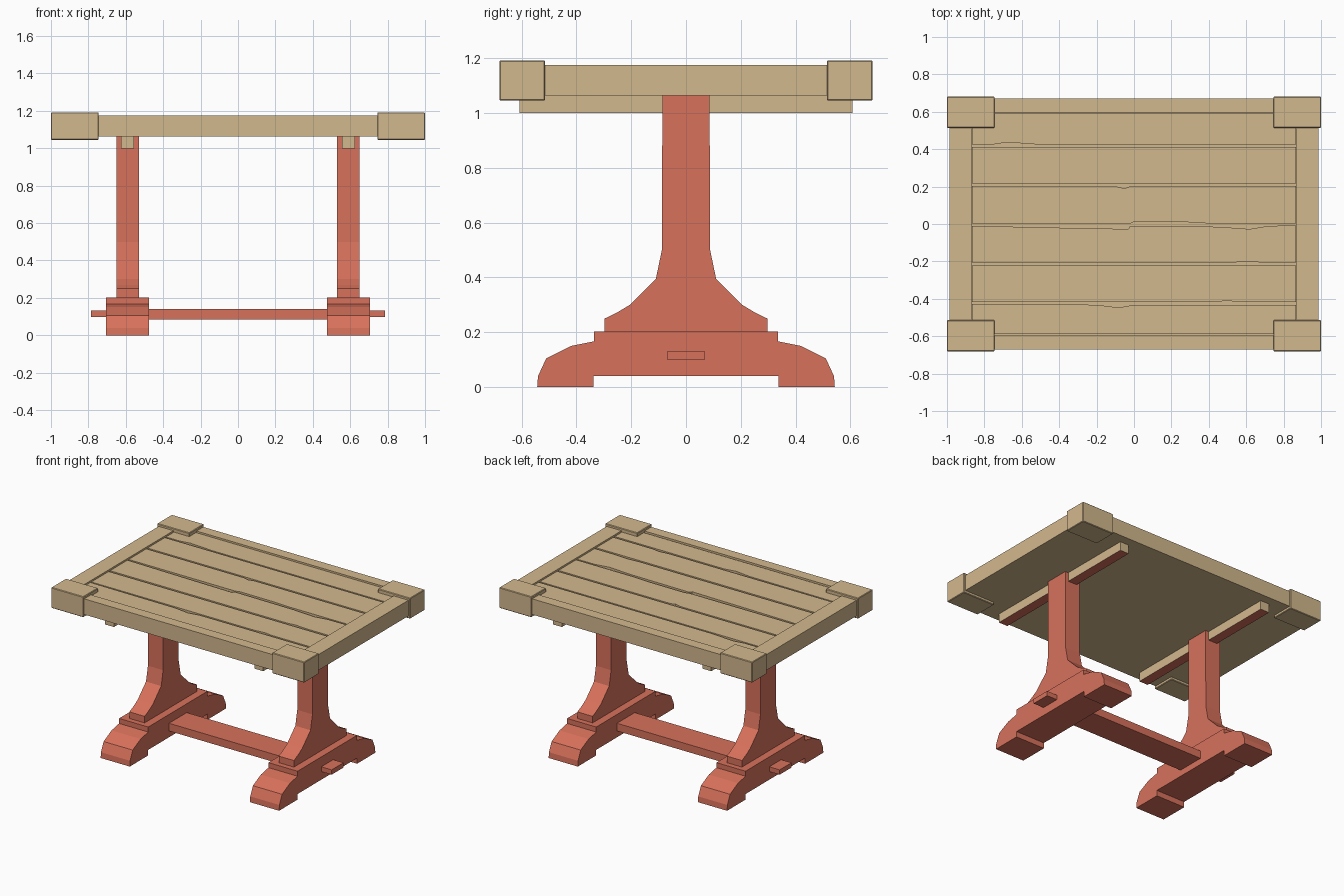
import bpy
import bmesh
from mathutils import Vector

cube = bpy.data.objects.get("Cube")
if cube:
    bpy.data.objects.remove(cube, do_unlink=True)


def material(name, rgb):
    mat = bpy.data.materials.new(name)
    mat.use_nodes = True
    color = (*rgb, 1)
    mat.diffuse_color = color
    mat.node_tree.nodes["Principled BSDF"].inputs["Base Color"].default_value = color
    return mat


TAN = material("tan wood", (0.65, 0.48, 0.27))
RED = material("red wood", (0.68, 0.165, 0.105))


def prism(name, points, depth, mat):
    """Extrude a flat outline along a vector."""
    bm = bmesh.new()
    face = bm.faces.new([bm.verts.new(p) for p in points])
    new = bmesh.ops.extrude_face_region(bm, geom=[face])["geom"]
    verts = [v for v in new if isinstance(v, bmesh.types.BMVert)]
    bmesh.ops.translate(bm, verts=verts, vec=Vector(depth))
    bmesh.ops.recalc_face_normals(bm, faces=bm.faces)
    mesh = bpy.data.meshes.new(name)
    bm.to_mesh(mesh)
    bm.free()
    mesh.materials.append(mat)
    obj = bpy.data.objects.new(name, mesh)
    bpy.context.collection.objects.link(obj)
    return obj


def box(name, x, y, z, mat):
    outline = [(x[0], y[0], z[0]), (x[1], y[0], z[0]),
               (x[1], y[1], z[0]), (x[0], y[1], z[0])]
    return prism(name, outline, (0, 0, z[1] - z[0]), mat)


def side_profile(name, half, x, width, mat):
    """Extrude a (y, z) half outline, mirrored in y, across x."""
    loop = half + [(-y, z) for y, z in reversed(half)]
    return prism(name, [(x - width / 2, y, z) for y, z in loop], (width, 0, 0), mat)


# Trestles: foot, flared post and top rail
FOOT = [(0.337, 0.04), (0.337, 0), (0.543, 0), (0.54, 0.04), (0.51, 0.105),
        (0.42, 0.15), (0.335, 0.167), (0.335, 0.203)]
POST = [(0.297, 0.2), (0.297, 0.25), (0.255, 0.27), (0.205, 0.3),
        (0.11, 0.395), (0.088, 0.5), (0.086, 1.07)]
for side, s in (("right", -1), ("left", 1)):
    x = s * 0.59
    side_profile(side + "_foot", FOOT, x, 0.23, RED)
    side_profile(side + "_post", POST, x, 0.12, RED)
    rail = box(side + "_top_rail", (x - 0.035, x + 0.035), (-0.608, 0.608),
               (1.0, 1.075), TAN)
    rail.data.materials.append(RED)
    for face in rail.data.polygons:
        if face.normal.z < -0.5:
            face.material_index = 1

# Stretcher with tenons through the feet
box("stretcher", (-0.5, 0.5), (-0.1, 0.1), (0.085, 0.14), RED)
box("stretcher_tenon", (-0.787, 0.787), (-0.067, 0.067), (0.098, 0.132), RED)

# Tabletop base and frame
box("tabletop_base", (-0.88, 0.88), (-0.6, 0.6), (1.063, 1.15), TAN)
for side, s in (("right", -1), ("left", 1)):
    box(side + "_frame_board", sorted((s * 0.87, s * 0.987)), (-0.6, 0.6),
        (1.063, 1.175), TAN)
for side, s in (("front", -1), ("back", 1)):
    box(side + "_frame_board", (-0.87, 0.87), sorted((s * 0.596, s * 0.672)),
        (1.063, 1.175), TAN)

# Planks with worn edges; each seam is a (lower edge, upper edge) pair
W = 0.866
SEAMS = [
    ([(-W, -0.6), (W, -0.6)], [(-W, -0.588), (W, -0.588)]),
    ([(-W, -0.428), (-0.2, -0.432), (-0.08, -0.447), (0, -0.432), (W, -0.432)],
     [(-W, -0.418), (0.42, -0.418), (0.5, -0.41), (0.56, -0.418), (W, -0.418)]),
    ([(-W, -0.222), (W, -0.222)],
     [(-W, -0.207), (0.52, -0.207), (0.6, -0.2), (0.7, -0.207), (W, -0.207)]),
    ([(-W, -0.01), (-0.4, -0.02), (-0.03, -0.027), (-0.02, -0.01), (0.45, -0.015),
      (0.62, -0.027), (0.72, -0.01), (W, -0.008)],
     [(-W, 0.003), (-0.02, 0.002), (0, 0.012), (0.28, 0.01), (0.4, 0.003), (W, 0.003)]),
    ([(-W, 0.202), (-0.1, 0.202), (-0.05, 0.19), (-0.02, 0.202), (W, 0.202)],
     [(-W, 0.216), (W, 0.216)]),
    ([(-W, 0.412), (W, 0.412)],
     [(-W, 0.424), (-0.76, 0.424), (-0.68, 0.437), (-0.5, 0.424), (W, 0.424)]),
    ([(-W, 0.59), (W, 0.59)], [(-W, 0.6), (W, 0.6)]),
]
for i in range(len(SEAMS) - 1):
    outline = SEAMS[i][1] + SEAMS[i + 1][0][::-1]
    prism(f"plank_{i + 1}", [(x, y, 1.14) for x, y in outline], (0, 0, 0.026), TAN)

# Corner caps with softly chamfered edges
for end, sy in (("front", -1), ("back", 1)):
    for side, sx in (("right", -1), ("left", 1)):
        cap = box(f"{end}_{side}_corner_cap", sorted((sx * 0.745, sx)),
                  sorted((sy * 0.514, sy * 0.681)), (1.045, 1.192), TAN)
        bevel = cap.modifiers.new("chamfer", "BEVEL")
        bevel.width = 0.004
        bevel.segments = 1
